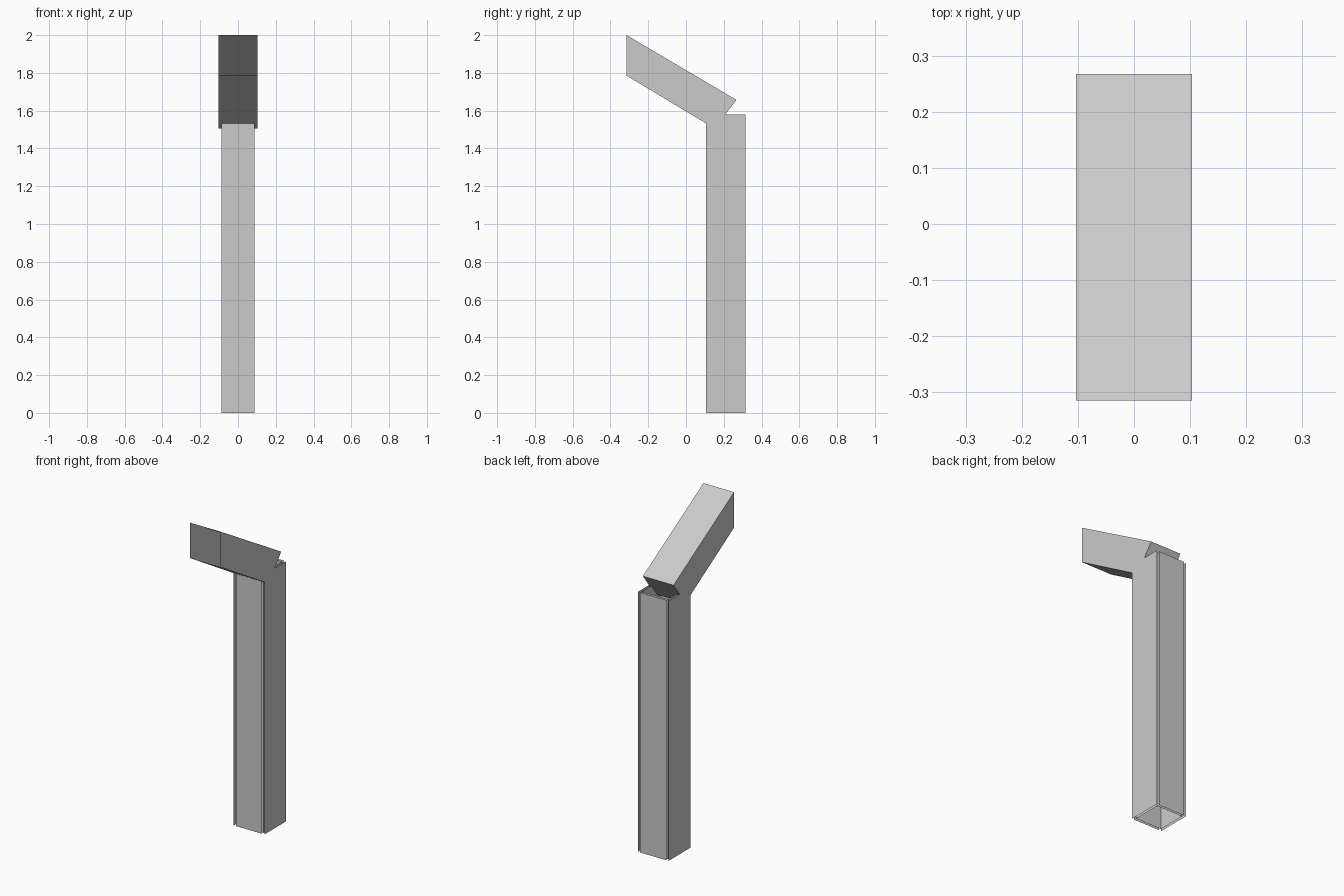
import bpy
import bmesh

cube = bpy.data.objects.get("Cube")
if cube:
    bpy.data.objects.remove(cube, do_unlink=True)

# One flat colour
grey = bpy.data.materials.new("light_grey")
grey.use_nodes = True
colour = (0.6, 0.6, 0.6, 1.0)
grey.diffuse_color = colour
grey.node_tree.nodes["Principled BSDF"].inputs["Base Color"].default_value = colour

HALF = 0.103                      # half width of the outer tube
WALL = 0.0155                     # gap between outer and inner walls
INNER = HALF - WALL
FRONT, BACK, TOP = 0.106, 0.3145, 1.58

# Beam outline in the side plane as (y, z)
tip_top, tip_low = (-0.3145, 2.0), (-0.3145, 1.785)
end_top, end_low = (0.267, 1.657), (0.152, 1.505)


def underside(y):
    """Height of the beam's sloping underside at depth y."""
    slope = (end_low[1] - tip_low[1]) / (end_low[0] - tip_low[0])
    return tip_low[1] + slope * (y - tip_low[0])


def end_depth(z):
    """Depth of the beam's slanted back end at height z."""
    t = (z - end_low[1]) / (end_top[1] - end_low[1])
    return end_low[0] + t * (end_top[0] - end_low[0])


def make_sheet(name, faces):
    """Thin sheet object from a list of polygons."""
    bm = bmesh.new()
    for points in faces:
        bm.faces.new([bm.verts.new(p) for p in points])
    bmesh.ops.remove_doubles(bm, verts=bm.verts, dist=0.0001)
    bmesh.ops.recalc_face_normals(bm, faces=bm.faces)
    mesh = bpy.data.meshes.new(name)
    bm.to_mesh(mesh)
    bm.free()
    mesh.materials.append(grey)
    obj = bpy.data.objects.new(name, mesh)
    bpy.context.collection.objects.link(obj)


def side(x, outline):
    """Polygon in the plane x; its winding faces away from the middle."""
    points = [(x, y, z) for y, z in outline]
    return points if x > 0 else points[::-1]


def strip(a, b, half):
    """Rectangle across x between two (y, z) points."""
    return [(-half, *a), (half, *a), (half, *b), (-half, *b)]


def post_outline(front, back):
    """Post side profile, cut to meet the beam."""
    return [(front, 0), (back, 0), (back, TOP), (end_depth(TOP), TOP),
            end_low, (front, underside(front))]


# Sloping beam: hollow, open at the front tip
beam_outline = [tip_low, end_low, end_top, tip_top]
make_sheet("beam", [
    side(HALF, beam_outline),
    side(-HALF, beam_outline),
    strip(tip_top, end_top, HALF),
    strip(end_low, end_top, HALF),
    strip(tip_low, end_low, HALF),
])

# Outer post panels, with open corner slots
for label, sign in (("left", 1), ("right", -1)):
    make_sheet("post_" + label + "_panel",
               [side(sign * HALF, post_outline(FRONT, BACK))])
make_sheet("post_front_panel", [strip((FRONT, 0), (FRONT, underside(FRONT)), INNER)])
back_panel = strip((BACK, 0), (BACK, TOP), INNER)
make_sheet("post_back_panel", [back_panel[::-1]])

# Inner post lining, open at both ends
inner_front, inner_back = FRONT + WALL, BACK - WALL
lining = post_outline(inner_front, inner_back)
make_sheet("post_lining", [
    side(INNER, lining),
    side(-INNER, lining),
    strip((inner_front, 0), (inner_front, underside(inner_front)), INNER),
    strip((inner_back, 0), (inner_back, TOP), INNER),
])
